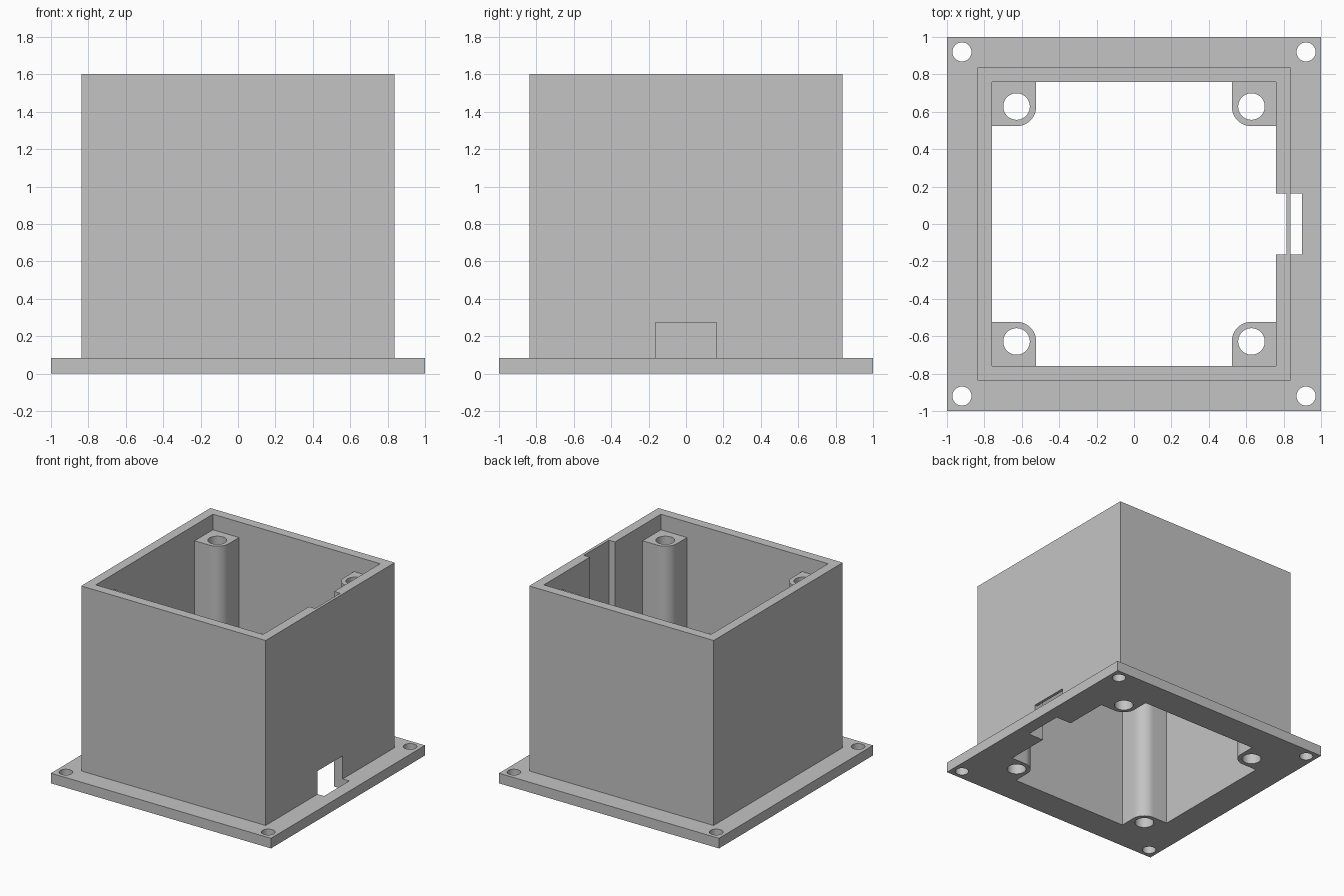
import bpy, bmesh
from math import cos, sin, pi, radians
from mathutils import Matrix, Vector

if "Cube" in bpy.data.objects:
    bpy.data.objects.remove(bpy.data.objects["Cube"], do_unlink=True)

grey = bpy.data.materials.new("plain grey")
grey.use_nodes = True
grey.diffuse_color = (0.55, 0.55, 0.55, 1)
grey.node_tree.nodes["Principled BSDF"].inputs["Base Color"].default_value = grey.diffuse_color

# Main dimensions
PLATE_H, TOP, POST_TOP = 0.083, 1.603, 1.475
OUTER, INNER = 0.838, 0.76
SLOT = 0.163            # half width of the cable slot
WINDOW_TOP = 0.273
POST, POST_R, BORE = 0.628, 0.105, 0.071
SCREW, SCREW_R = 0.92, 0.051
CORNERS = [(1, 1), (-1, 1), (-1, -1), (1, -1)]


def prism(name, points, z0, z1):
    """Extrude a flat outline from z0 to z1."""
    bm = bmesh.new()
    face = bm.faces.new([bm.verts.new((x, y, z0)) for x, y in points])
    top = bmesh.ops.extrude_face_region(bm, geom=[face])["geom"]
    moved = [v for v in top if isinstance(v, bmesh.types.BMVert)]
    bmesh.ops.translate(bm, verts=moved, vec=Vector((0, 0, z1 - z0)))
    bmesh.ops.recalc_face_normals(bm, faces=bm.faces)
    mesh = bpy.data.meshes.new(name)
    bm.to_mesh(mesh)
    bm.free()
    mesh.materials.append(grey)
    obj = bpy.data.objects.new(name, mesh)
    bpy.context.collection.objects.link(obj)
    return obj


def box(name, x0, x1, half_y, z0, z1):
    return prism(name, [(x0, -half_y), (x1, -half_y), (x1, half_y), (x0, half_y)], z0, z1)


def arc(cx, cy, r, start, end, steps):
    angles = [start + (end - start) * i / steps for i in range(steps + 1)]
    return [(cx + r * cos(a), cy + r * sin(a)) for a in angles]


def bore(cx, cy, r):
    return prism("cutter", arc(cx, cy, r, 0, 2 * pi, 48)[:-1], -1, TOP + 1)


def cut(obj, *cutters):
    """Subtract each cutter, then discard it."""
    bpy.ops.object.select_all(action="DESELECT")
    bpy.context.view_layer.objects.active = obj
    obj.select_set(True)
    for cutter in cutters:
        cutter.hide_render = True
        mod = obj.modifiers.new("cut", "BOOLEAN")
        mod.operation = "DIFFERENCE"
        mod.solver = "EXACT"
        mod.object = cutter
        bpy.ops.object.modifier_apply(modifier=mod.name)
        bpy.data.objects.remove(cutter, do_unlink=True)
    bpy.ops.object.shade_smooth_by_angle(angle=radians(30))


# Mounting flange with central opening, cable notch and corner screw holes
plate = box("base_plate", -1, 1, 1, 0, PLATE_H)
cut(plate,
    box("cutter", -INNER, INNER, INNER, -1, 1),
    box("cutter", 0.5, 0.897, SLOT, -1, 1),
    *[bore(sx * SCREW, sy * SCREW, SCREW_R) for sx, sy in CORNERS])

# Square housing with a full-height inner groove and a low window
walls = box("housing_walls", -OUTER, OUTER, OUTER, PLATE_H, TOP)
cut(walls,
    box("cutter", -INNER, INNER, INNER, -1, TOP + 1),
    box("cutter", 0.5, 0.815, SLOT, -1, TOP + 1),
    box("cutter", 0.5, 1, SLOT, -1, WINDOW_TOP))

# Bored corner posts, each with one rounded inner corner
edge = POST - POST_R
outline = [(INNER, INNER), (edge, INNER)]
outline += arc(POST, POST, POST_R, pi, 1.5 * pi, 12)
outline += [(INNER, edge)]
names = ["back_left", "back_right", "front_right", "front_left"]
for i, (label, (sx, sy)) in enumerate(zip(names, CORNERS)):
    post = prism(label + "_post", outline, 0, POST_TOP)
    post.data.transform(Matrix.Rotation(i * pi / 2, 4, "Z"))
    cut(post, bore(sx * POST, sy * POST, BORE))
